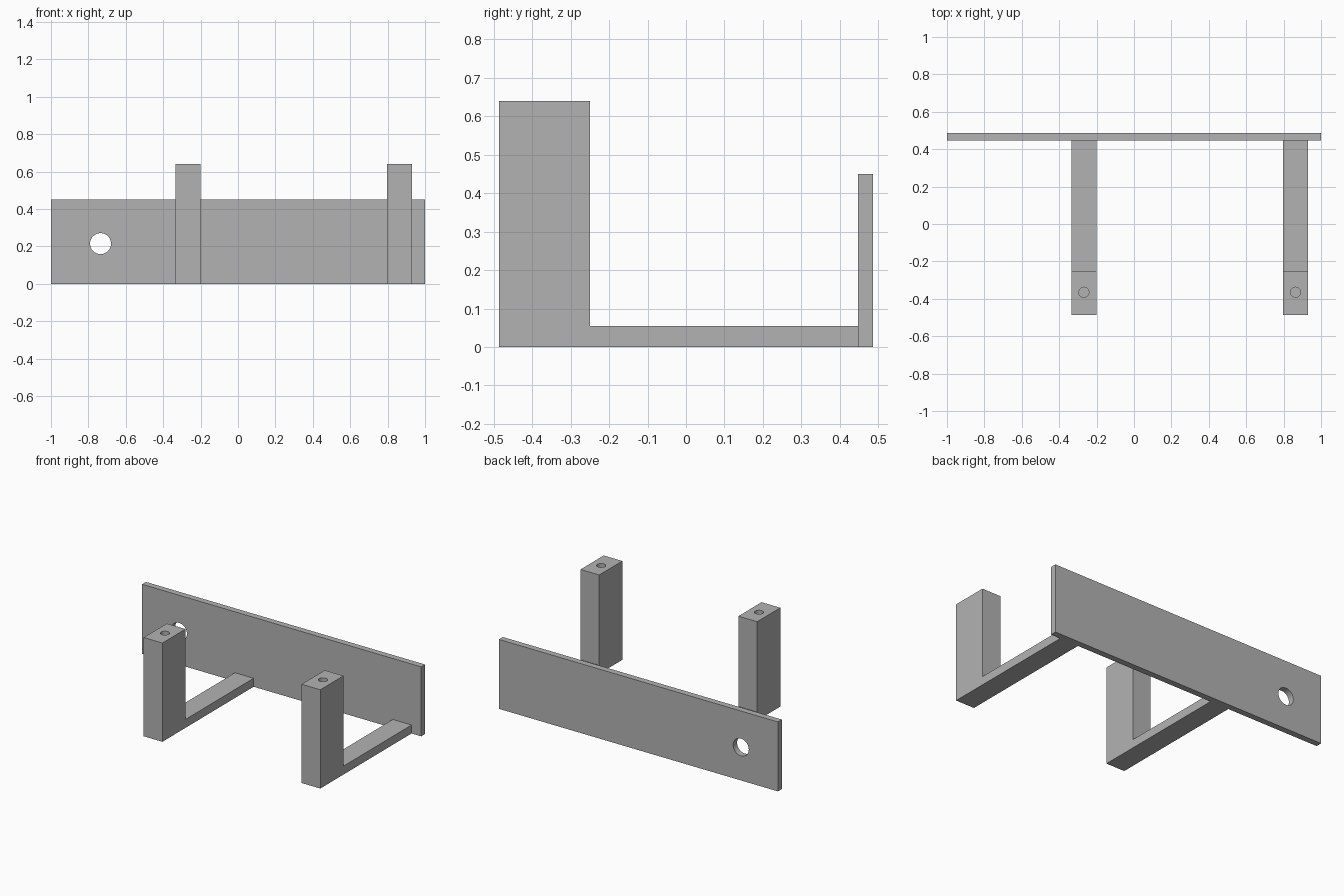
import bpy
import bmesh

old = bpy.data.objects.get("Cube")
if old:
    bpy.data.objects.remove(old, do_unlink=True)

grey = bpy.data.materials.new("plain grey")
grey.use_nodes = True
colour = (0.45, 0.45, 0.45, 1)
grey.diffuse_color = colour
grey.node_tree.nodes["Principled BSDF"].inputs["Base Color"].default_value = colour

BACK, FRONT = 0.487, -0.487
PLATE_FRONT = 0.447


def extrude_profile(name, profile, x0, x1):
    """Solid from a (y, z) outline swept from x0 to x1."""
    bm = bmesh.new()
    face = bm.faces.new([bm.verts.new((x0, y, z)) for y, z in profile])
    swept = bmesh.ops.extrude_face_region(bm, geom=[face])["geom"]
    verts = [v for v in swept if isinstance(v, bmesh.types.BMVert)]
    bmesh.ops.translate(bm, verts=verts, vec=(x1 - x0, 0, 0))
    bmesh.ops.recalc_face_normals(bm, faces=bm.faces)
    mesh = bpy.data.meshes.new(name)
    bm.to_mesh(mesh)
    bm.free()
    mesh.materials.append(grey)
    obj = bpy.data.objects.new(name, mesh)
    bpy.context.collection.objects.link(obj)
    return obj


def drill(obj, centre, radius, depth, rotation=(0, 0, 0)):
    """Cut a round hole, then remove the cutter."""
    bpy.ops.mesh.primitive_cylinder_add(vertices=48, radius=radius, depth=depth,
                                        location=centre, rotation=rotation)
    cutter = bpy.context.object
    cutter.hide_render = True
    cutter.data.materials.append(grey)
    cut = obj.modifiers.new("hole", 'BOOLEAN')
    cut.operation = 'DIFFERENCE'
    cut.solver = 'EXACT'
    cut.object = cutter
    bpy.ops.object.select_all(action='DESELECT')
    obj.select_set(True)
    bpy.context.view_layer.objects.active = obj
    bpy.ops.object.modifier_apply(modifier=cut.name)
    bpy.data.objects.remove(cutter, do_unlink=True)
    bpy.ops.object.shade_smooth_by_angle()


# Back plate with a round through hole
plate = extrude_profile("back_plate", [(PLATE_FRONT, 0), (BACK, 0),
                                       (BACK, 0.45), (PLATE_FRONT, 0.45)], -1, 1)
drill(plate, (-0.735, 0.467, 0.215), 0.056, 0.2, (1.5708, 0, 0))

# L-shaped brackets: flat arm and upright post with a blind hole in its top
bracket = [(FRONT, 0), (PLATE_FRONT, 0), (PLATE_FRONT, 0.055),
           (-0.25, 0.055), (-0.25, 0.64), (FRONT, 0.64)]
for name, x in (("right_bracket", -0.268), ("left_bracket", 0.864)):
    obj = extrude_profile(name, bracket, x - 0.067, x + 0.067)
    drill(obj, (x, -0.365, 0.64), 0.027, 0.4)
